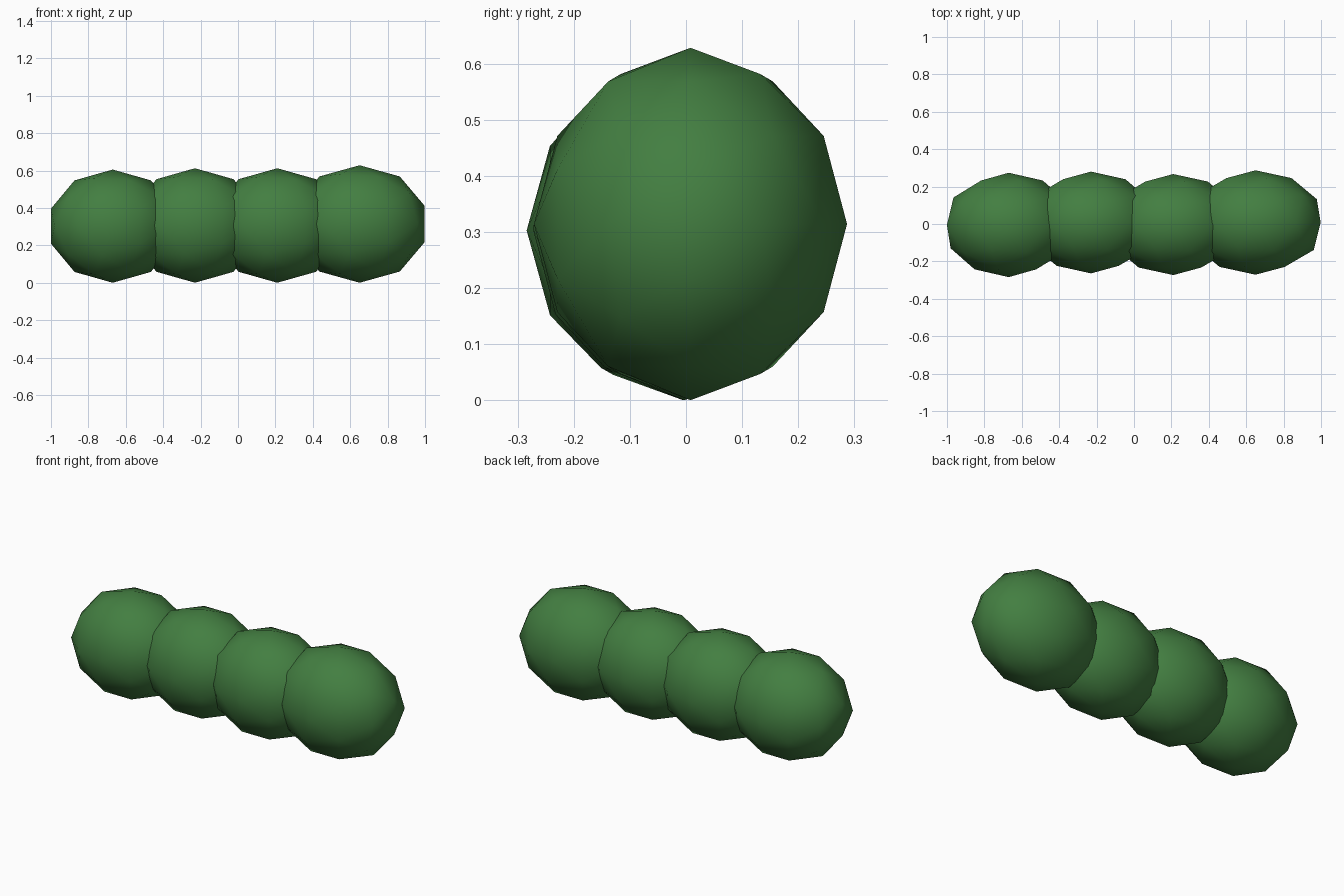
import bpy
from math import radians
from mathutils import Matrix

cube = bpy.data.objects.get("Cube")
if cube:
    bpy.data.objects.remove(cube, do_unlink=True)

# Leaf green
green = bpy.data.materials.new("leaf_green")
green.use_nodes = True
colour = (0.056, 0.21, 0.053, 1)
green.diffuse_color = colour
green.node_tree.nodes["Principled BSDF"].inputs["Base Color"].default_value = colour


def bush(name, centre, radii):
    """Rounded low-poly clump with its poles facing front and back."""
    bpy.ops.mesh.primitive_ico_sphere_add(subdivisions=2, radius=1)
    ob = bpy.context.object
    ob.name = name
    ob.data.transform(Matrix.Rotation(radians(-90), 4, "X"))
    ob.data.transform(Matrix.Diagonal((*radii, 1)))
    ob.location = centre
    ob.data.materials.append(green)
    bpy.ops.object.shade_smooth()


# Row of overlapping clumps: centre x, centre y, y radius, x radius, height
clumps = [
    (-0.67, -0.005, 0.279, 0.347, 0.605),
    (-0.23, 0.008, 0.272, 0.35, 0.612),
    (0.21, -0.003, 0.27, 0.352, 0.612),
    (0.65, 0.008, 0.279, 0.366, 0.628),
]
for i, (x, y, ry, rx, height) in enumerate(clumps, 1):
    bush(f"hedge_clump_{i}", (x, y, height / 2), (rx, ry, height / 2))
